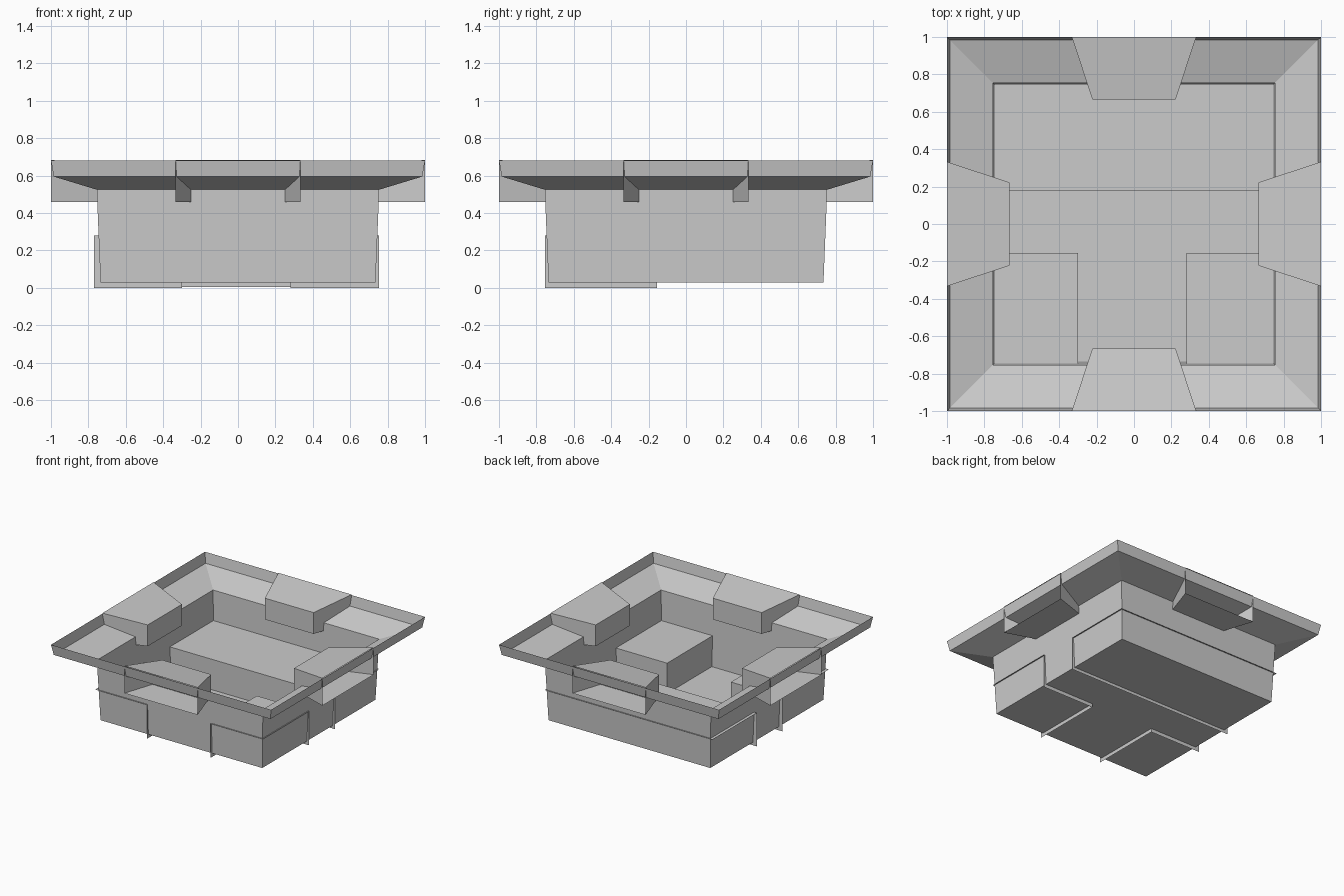
import bpy
import math
from mathutils import Matrix

cube = bpy.data.objects.get("Cube")
if cube:
    bpy.data.objects.remove(cube)

grey = bpy.data.materials.new("plain_grey")
grey.use_nodes = True
colour = (0.6, 0.6, 0.6, 1)
grey.diffuse_color = colour
grey.node_tree.nodes["Principled BSDF"].inputs["Base Color"].default_value = colour


def make(name, verts, faces):
    mesh = bpy.data.meshes.new(name)
    mesh.from_pydata(verts, [], faces)
    mesh.materials.append(grey)
    obj = bpy.data.objects.new(name, mesh)
    bpy.context.collection.objects.link(obj)
    return obj


# Basin: square rings from the floor up to the flared rim, as a thin shell
profile = [(0.735, 0.03), (0.755, 0.525), (0.985, 0.595), (1.0, 0.68)]
corners = [(-1, -1), (1, -1), (1, 1), (-1, 1)]
verts = [(sx * r, sy * r, z) for r, z in profile for sx, sy in corners]
faces = [(0, 1, 2, 3)]
for ring in range(len(profile) - 1):
    a, b = ring * 4, ring * 4 + 4
    for i in range(4):
        j = (i + 1) % 4
        faces.append((a + j, a + i, b + i, b + j))
make("basin_shell", verts, faces)


# Skimmer boxes: tapered, open to the outside, one on each side
def skimmer(name, turn):
    wide, narrow, outer, inner, low = 0.333, 0.222, -1.0, -0.665, 0.46
    plan = [(-wide, outer, 0.685), (wide, outer, 0.685),
            (narrow, inner, 0.635), (-narrow, inner, 0.635)]
    pts = [(x, y, low) for x, y, top in plan] + plan
    sides = [(0, 3, 2, 1), (4, 5, 6, 7), (1, 2, 6, 5), (2, 3, 7, 6), (3, 0, 4, 7)]
    obj = make(name, pts, sides)
    obj.data.transform(Matrix.Rotation(turn, 4, "Z"))


for k, side in enumerate(("front", "left", "back", "right")):
    skimmer(side + "_skimmer", k * math.pi / 2)


# Seats: a top sheet and the walls that face into the basin
def seat(name, x0, x1, y0, y1, walls, low):
    plan = [(x0, y0), (x1, y0), (x1, y1), (x0, y1)]
    pts = [(x, y, z) for z in (low, 0.28) for x, y in plan]
    sides = [(4, 5, 6, 7)]
    for i in walls:
        j = (i + 1) % 4
        sides.append((i, j, j + 4, i + 4))
    make(name, pts, sides)


seat("right_front_seat", -0.77, -0.3, -0.755, -0.155, (1, 2), 0.0)
seat("left_front_seat", 0.28, 0.755, -0.755, -0.155, (2, 3), 0.0)
seat("back_bench", -0.77, 0.755, 0.18, 0.755, (0,), 0.005)
